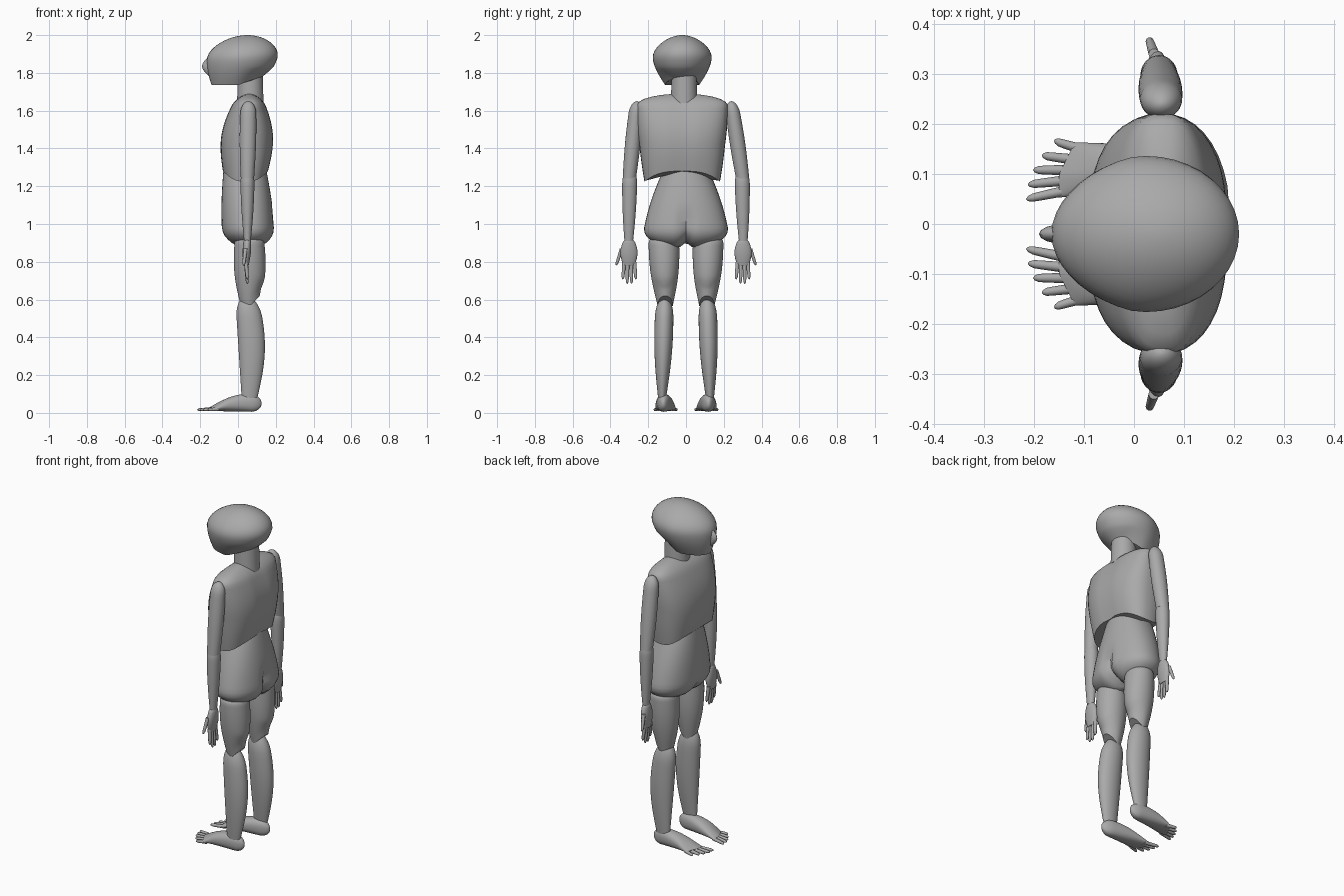
import bpy, bmesh, math
from mathutils import Vector

if "Cube" in bpy.data.objects:
    bpy.data.objects.remove(bpy.data.objects["Cube"], do_unlink=True)

GREY = (0.4, 0.4, 0.4, 1)
grey = bpy.data.materials.new("plain grey")
grey.use_nodes = True
grey.diffuse_color = GREY
grey.node_tree.nodes["Principled BSDF"].inputs["Base Color"].default_value = GREY


def clamp(value):
    return max(0, min(1, value))


def signed_power(value, power):
    return math.copysign(abs(value) ** power, value)


def dome(distance, cap):
    """Rounds an end: zero at the tip, one beyond the cap length."""
    if not cap:
        return 1
    return max(0.05, math.sqrt(1 - (1 - clamp(distance / cap)) ** 2))


def body_part(name, start, end, start_size, end_size, swell=(0, 0), bend=(0, 0, 0),
              start_cap=0, end_cap=0, fullness=2, across="xy", warp=None, sides=40, rows=24):
    """Sweeps a rounded section from start to end, swelling and bending midway."""
    bm = bmesh.new()
    rings = []
    for row in range(rows + 1):
        t = (1 - math.cos(math.pi * row / rows)) / 2
        middle = math.sin(math.pi * t)
        centre = Vector(start).lerp(Vector(end), t) + Vector(bend) * middle
        rounding = dome(t, start_cap) * dome(1 - t, end_cap)
        radii = [(a + (b - a) * t + s * middle) * rounding
                 for a, b, s in zip(start_size, end_size, swell)]
        ring = []
        for k in range(sides):
            angle = math.tau * k / sides
            point = centre.copy()
            for axis, radius, wave in zip(across, radii, (math.cos(angle), math.sin(angle))):
                offset = radius * signed_power(wave, 2 / fullness)
                setattr(point, axis, getattr(point, axis) + offset)
            ring.append(bm.verts.new(warp(point) if warp else point))
        rings.append(ring)
    for low, high in zip(rings, rings[1:]):
        for k in range(sides):
            following = (k + 1) % sides
            bm.faces.new((low[k], low[following], high[following], high[k]))
    bm.faces.new(rings[0])
    bm.faces.new(rings[-1])
    bmesh.ops.recalc_face_normals(bm, faces=bm.faces)
    mesh = bpy.data.meshes.new(name)
    bm.to_mesh(mesh)
    bm.free()
    mesh.materials.append(grey)
    part = bpy.data.objects.new(name, mesh)
    bpy.context.collection.objects.link(part)
    bpy.ops.object.select_all(action="DESELECT")
    part.select_set(True)
    bpy.context.view_layer.objects.active = part
    bpy.ops.object.shade_smooth_by_angle(angle=math.radians(45))


def digit(name, root, tip):
    """Slim rounded finger or toe, built along its main direction."""
    reach = Vector(tip) - Vector(root)
    across = "xy" if abs(reach.z) > abs(reach.x) else "yz"
    body_part(name, root, tip, (0.011, 0.011), (0.008, 0.008), end_cap=0.2,
              across=across, sides=10, rows=8)


# Head: domed egg narrowing to the face, the jaw lower than the nape
def shape_head(v):
    front = clamp(-v.x / 0.2)
    low = clamp((1.83 - v.z) / 0.1)
    v.y = MIDDLE + (v.y - MIDDLE) * (1 - 0.15 * front)
    v.z += 0.04 * low * clamp(v.x / 0.1)
    return v


MIDDLE = -0.02
body_part("head", (-0.01, MIDDLE, 1.735), (0.05, MIDDLE, 2), (0.13, 0.09), (0.18, 0.14),
          swell=(0.03, 0.04), end_cap=0.5, warp=shape_head)
body_part("nose", (-0.14, MIDDLE, 1.78), (-0.14, MIDDLE, 1.89), (0.01, 0.01), (0.01, 0.01),
          swell=(0.04, 0.01), sides=16)
body_part("neck", (0.065, -0.01, 1.64), (0.065, -0.01, 1.82), (0.07, 0.07), (0.065, 0.065))


# Upper body shell: hem dips at the sides, shallow groove down the back
def shape_shell(v):
    hem = clamp((1.42 - v.z) / 0.15)
    v.z -= 0.06 * hem * (abs(v.y - MIDDLE) / 0.2) ** 3
    if v.x > 0.1:
        v.x -= 0.008 * math.exp(-((v.y - MIDDLE) / 0.02) ** 2)
    return v


body_part("upper_body", (0.04, MIDDLE, 1.28), (0.06, MIDDLE, 1.69), (0.12, 0.2), (0.06, 0.24),
          swell=(0.045, 0.015), end_cap=0.15, fullness=2.6, warp=shape_shell)


# Hips: rear cleft and two rounded lower lobes
def shape_hips(v):
    crease = math.exp(-(v.y / 0.025) ** 2)
    if v.x > 0.05:
        v.x -= 0.03 * crease * clamp((1.1 - v.z) / 0.1)
    v.z += 0.03 * crease * clamp((1 - v.z) / 0.1)
    return v


body_part("hips", (0.06, 0, 0.87), (0.035, 0, 1.31), (0.14, 0.24), (0.11, 0.11),
          swell=(0.01, 0.02), start_cap=0.25, fullness=2.2, warp=shape_hips)


# Thigh hem rises toward the back of the knee
def cut_knee(v):
    v.z += 0.06 * clamp((0.72 - v.z) / 0.12) * clamp((v.x - 0.06) / 0.06)
    return v


# Outer toes start farther back than the big toe
def slant_foot(v):
    if v.x < -0.05:
        v.x += 5 * max(0, abs(v.y) - 0.1) * (-0.05 - v.x)
    return v


for word, side in (("left", 1), ("right", -1)):
    # Arm and palm
    body_part(word + "_upper_arm", (0.05, 0.3 * side, 1.24),
              (0.055, 0.25 * side - 0.01, 1.65), (0.035, 0.035), (0.04, 0.035),
              swell=(0.006, 0.006), end_cap=0.15)
    body_part(word + "_forearm", (0.05, 0.303 * side, 0.91), (0.05, 0.297 * side, 1.29),
              (0.018, 0.023), (0.038, 0.04), swell=(0.005, 0.005), end_cap=0.2)
    body_part(word + "_palm", (0.043, 0.302 * side, 0.78), (0.05, 0.302 * side, 0.93),
              (0.013, 0.03), (0.017, 0.02), swell=(0.007, 0.02), end_cap=0.2)

    # Four fingers fanned from the palm, and an outward thumb
    for i in range(4):
        fan = i - 1.5
        digit(f"{word}_finger_{i}", (0.042, (0.3 + 0.018 * fan) * side, 0.8),
              (0.05, (0.3 + 0.023 * fan) * side, 0.68 + 0.012 * fan * fan))
    digit(word + "_thumb", (0.04, 0.34 * side, 0.87), (0.03, 0.37 * side, 0.78))

    # Leg and foot
    body_part(word + "_thigh", (0.065, 0.11 * side, 0.565), (0.06, 0.118 * side, 0.94),
              (0.05, 0.04), (0.075, 0.08), swell=(0.02, 0.015), end_cap=0.1, warp=cut_knee)
    body_part(word + "_shin", (0.06, 0.127 * side, 0.07), (0.045, 0.113 * side, 0.62),
              (0.04, 0.02), (0.06, 0.045), swell=(0.02, 0.015), bend=(0.02, 0, 0),
              end_cap=0.2)
    body_part(word + "_foot", (0.125, 0.12 * side, 0.05), (-0.15, 0.108 * side, 0.02),
              (0.025, 0.045), (0.055, 0.01), swell=(0.005, 0.015), bend=(0, 0, 0.015),
              start_cap=0.2, fullness=2.3, across="yz", warp=slant_foot)

    # Toes spread forward, shortening away from the big toe
    for i in range(5):
        fan = i - 2
        digit(f"{word}_toe_{i}", (0.03 * (i / 4) ** 2 - 0.13, (0.108 + 0.02 * fan) * side, 0.02),
              (0.0035 * i * i - 0.216, (0.108 + 0.029 * fan) * side, 0.017))
